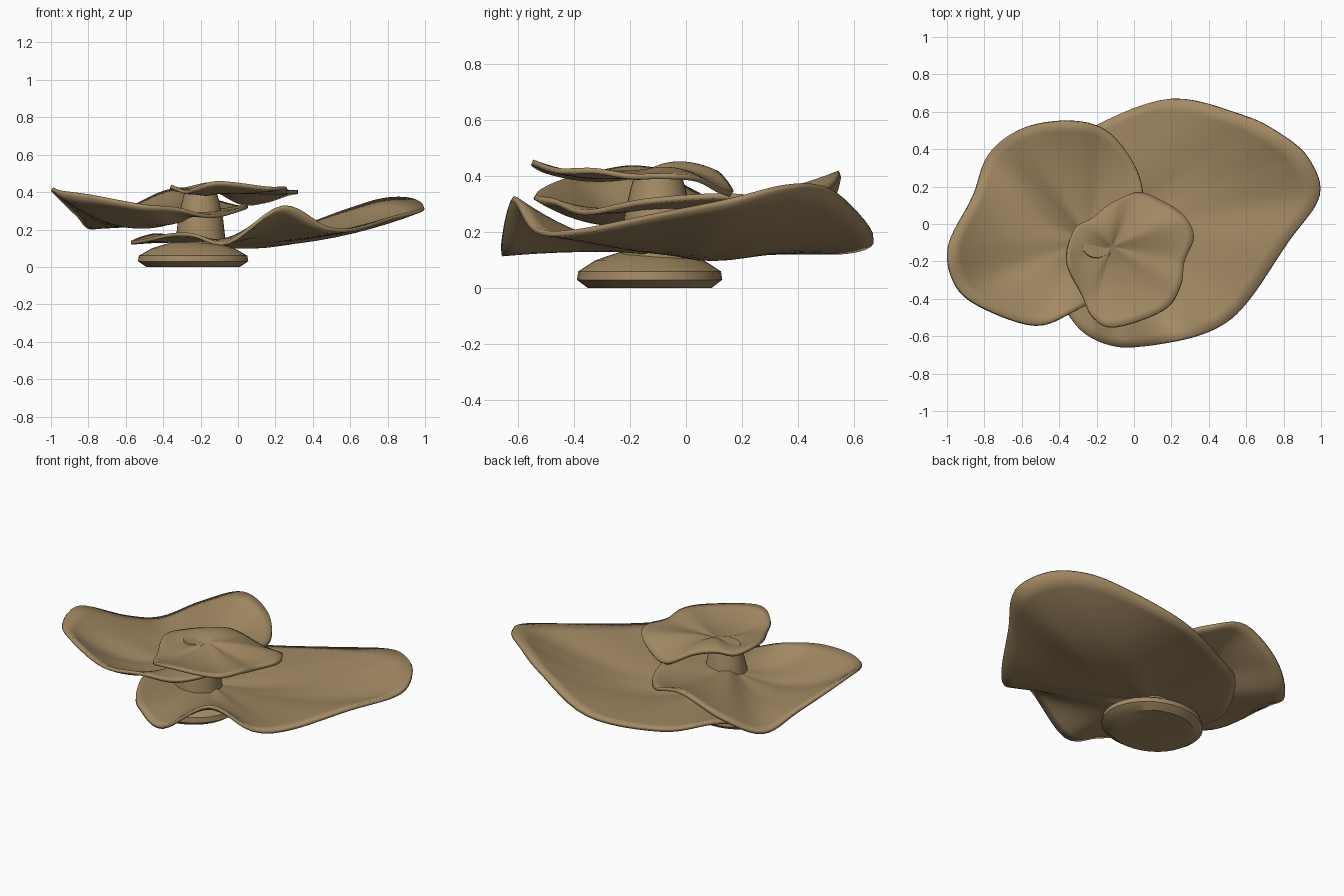
import bpy, bmesh, math
from mathutils import Vector

cube = bpy.data.objects.get("Cube")
if cube:
    bpy.data.objects.remove(cube, do_unlink=True)

brown = bpy.data.materials.new("woody brown")
brown.use_nodes = True
color = (0.36, 0.25, 0.125, 1)
brown.diffuse_color = color
brown.node_tree.nodes["Principled BSDF"].inputs["Base Color"].default_value = color

RINGS = 12
STEPS = 6


def finish(name, bm):
    mesh = bpy.data.meshes.new(name)
    bmesh.ops.recalc_face_normals(bm, faces=bm.faces[:])
    bm.to_mesh(mesh)
    bm.free()
    mesh.materials.append(brown)
    obj = bpy.data.objects.new(name, mesh)
    bpy.context.collection.objects.link(obj)
    bpy.ops.object.select_all(action="DESELECT")
    bpy.context.view_layer.objects.active = obj
    obj.select_set(True)
    return obj


def smooth_loop(points):
    """Closed smooth curve through the control points."""
    loop = []
    count = len(points)
    for i in range(count):
        a, b, c, d = (Vector(points[(i + k) % count]) for k in (-1, 0, 1, 2))
        for s in range(STEPS):
            t = s / STEPS
            loop.append(b + (c - a) * (t / 2)
                        + (a * 2 - b * 5 + c * 4 - d) * (t * t / 2)
                        + (b * 3 - a - c * 3 + d) * (t ** 3 / 2))
    return loop


def wavy_cap(name, center, rim, thickness):
    """Ruffled sheet: each rim point is x, y, rim height, halfway height."""
    cx, cy, cz = center
    loop = smooth_loop(rim)
    bm = bmesh.new()
    middle = bm.verts.new(center)
    previous = None
    for r in range(1, RINGS + 1):
        t = r / RINGS
        ring = []
        for x, y, edge, half in loop:
            z = (cz * (1 - t) * (1 - 2 * t) + half * 4 * t * (1 - t)
                 + edge * t * (2 * t - 1))
            ring.append(bm.verts.new((cx + (x - cx) * t, cy + (y - cy) * t, z)))
        for i in range(len(ring)):
            j = (i + 1) % len(ring)
            if previous:
                bm.faces.new((previous[i], ring[i], ring[j], previous[j]))
            else:
                bm.faces.new((middle, ring[i], ring[j]))
        previous = ring
    obj = finish(name, bm)
    solid = obj.modifiers.new("thickness", "SOLIDIFY")
    solid.thickness = thickness
    solid.offset = 0
    bpy.ops.object.shade_smooth_by_angle(angle=math.radians(60))


def turned(name, center, profile, squash=1.0, sides=32):
    """Round part from a radius and height profile, closed at both ends."""
    bm = bmesh.new()
    rings = []
    for radius, z in profile:
        rings.append([bm.verts.new((
            center[0] + radius * math.cos(math.tau * i / sides),
            center[1] + radius * squash * math.sin(math.tau * i / sides), z))
            for i in range(sides)])
    for low, high in zip(rings, rings[1:]):
        for i in range(sides):
            j = (i + 1) % sides
            bm.faces.new((low[i], low[j], high[j], high[i]))
    bm.faces.new(rings[0])
    bm.faces.new(rings[-1])
    finish(name, bm)
    bpy.ops.object.shade_smooth_by_angle(angle=math.radians(35))


# Foot and stem
turned("foot", (-.24, -.13),
       [(.25, 0), (.295, .03), (.29, .06), (.22, .1), (.12, .13)], squash=.88)
turned("stem", (-.2, -.1),
       [(.14, .1), (.13, .17), (.12, .26), (.1, .35), (.08, .42)])

# Lowest and largest cap
wavy_cap("lower_cap", (-.15, -.05, .13), [
    (.99, .15, .31, .15), (.93, .35, .36, .15), (.78, .48, .36, .14),
    (.58, .58, .3, .13), (.2, .67, .17, .13), (-.2, .53, .13, .13),
    (-.43, .36, .17, .14), (-.57, .08, .13, .14), (-.5, -.2, .14, .14),
    (-.36, -.47, .17, .15), (-.24, -.6, .17, .15), (-.05, -.66, .13, .14),
    (.24, -.62, .32, .17), (.47, -.54, .21, .17), (.62, -.4, .2, .15),
    (.82, -.1, .26, .15)], .02)

# Middle cap
wavy_cap("middle_cap", (-.24, -.08, .29), [
    (.05, .12, .33, .3), (0, .32, .32, .3), (-.15, .5, .36, .3),
    (-.35, .55, .41, .32), (-.6, .51, .3, .3), (-.78, .37, .21, .24),
    (-.86, .15, .28, .22), (-.99, -.12, .41, .23), (-.95, -.33, .4, .22),
    (-.8, -.45, .38, .23), (-.53, -.54, .33, .24), (-.33, -.47, .31, .27),
    (-.15, -.36, .27, .28), (.02, -.15, .31, .29)], .02)

# Top cap
wavy_cap("upper_cap", (-.12, -.12, .42), [
    (.02, .165, .34, .41), (.15, .12, .35, .41), (.27, .04, .39, .42),
    (.32, -.07, .4, .41), (.27, -.2, .4, .4), (.25, -.33, .42, .41),
    (.16, -.46, .42, .4), (-.1, -.55, .45, .4), (-.22, -.5, .42, .39),
    (-.28, -.38, .4, .4), (-.36, -.2, .43, .4), (-.32, -.03, .41, .42),
    (-.22, .03, .42, .44), (-.12, .11, .41, .44)], .02)
